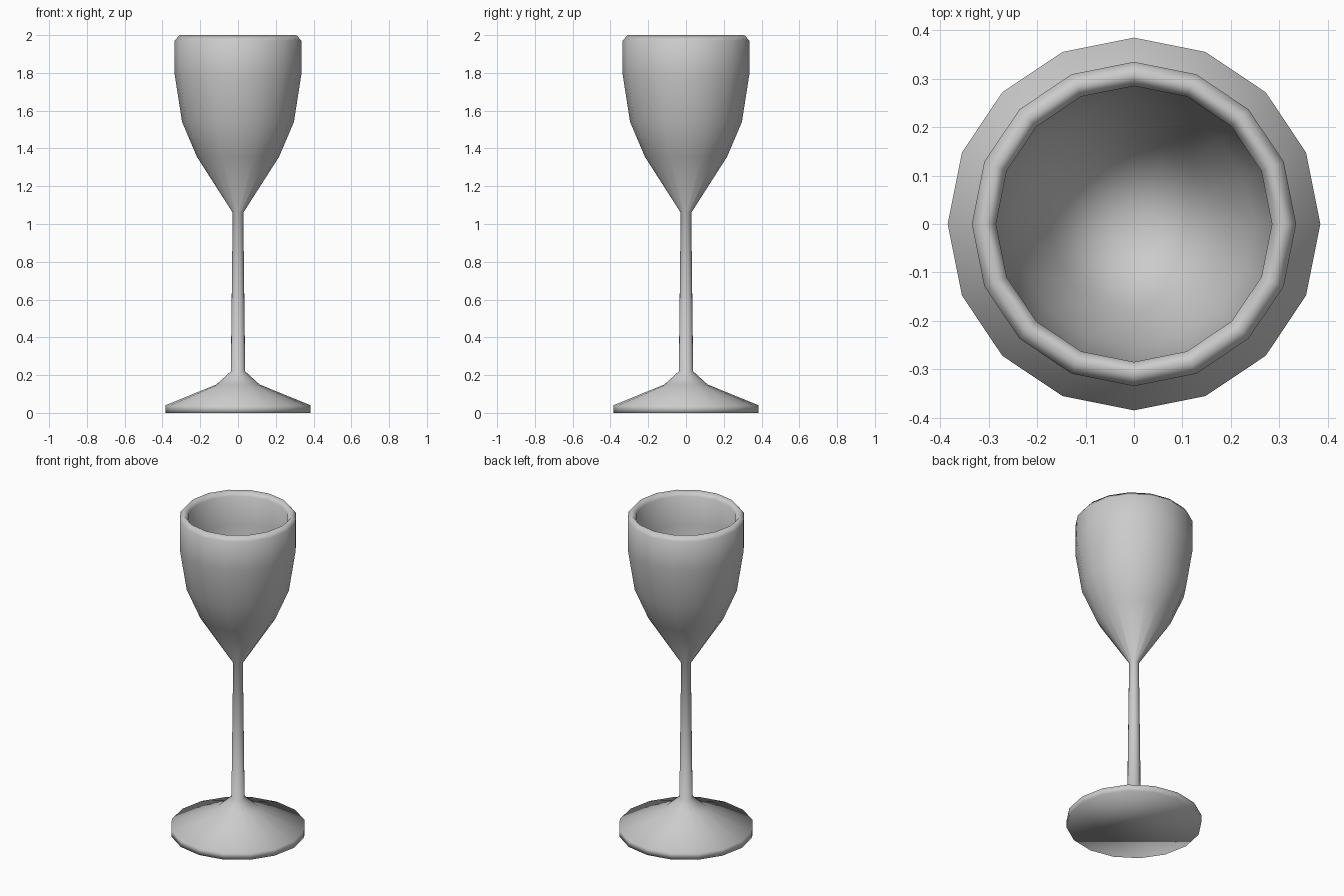
import bpy, bmesh, math

if "Cube" in bpy.data.objects:
    bpy.data.objects.remove(bpy.data.objects["Cube"])

SIDES = 16


def lathe(name, profile):
    """Revolve an (r, z) profile about z; r = 0 ends in a pole."""
    bm = bmesh.new()
    rings = []
    for r, z in profile:
        if r == 0:
            rings.append([bm.verts.new((0, 0, z))] * SIDES)
        else:
            rings.append([bm.verts.new((r * math.cos(i * math.tau / SIDES),
                                        r * math.sin(i * math.tau / SIDES), z))
                          for i in range(SIDES)])
    for a, b in zip(rings, rings[1:]):
        for i in range(SIDES):
            j = (i + 1) % SIDES
            bm.faces.new(list(dict.fromkeys((a[i], a[j], b[j], b[i]))))
    # flat underside
    bm.faces.new(list(reversed(rings[0])))
    bmesh.ops.recalc_face_normals(bm, faces=bm.faces[:])
    for f in bm.faces:
        f.smooth = True
    mesh = bpy.data.meshes.new(name)
    bm.to_mesh(mesh)
    bm.free()
    obj = bpy.data.objects.new(name, mesh)
    bpy.context.collection.objects.link(obj)
    return obj


# foot and stem
foot_stem = [(0.385, 0.0), (0.385, 0.04), (0.115, 0.15), (0.038, 0.22), (0.028, 1.06)]
# bowl outside, then over the rim
bowl_outer = [(0.217, 1.355), (0.296, 1.54), (0.335, 1.79), (0.335, 1.97), (0.31, 2.0)]
# bowl inside down to its lowest point
bowl_inner = [(0.285, 1.97), (0.285, 1.79), (0.25, 1.56), (0.178, 1.39), (0, 1.12)]

lathe("wine_glass", foot_stem + bowl_outer + bowl_inner)
